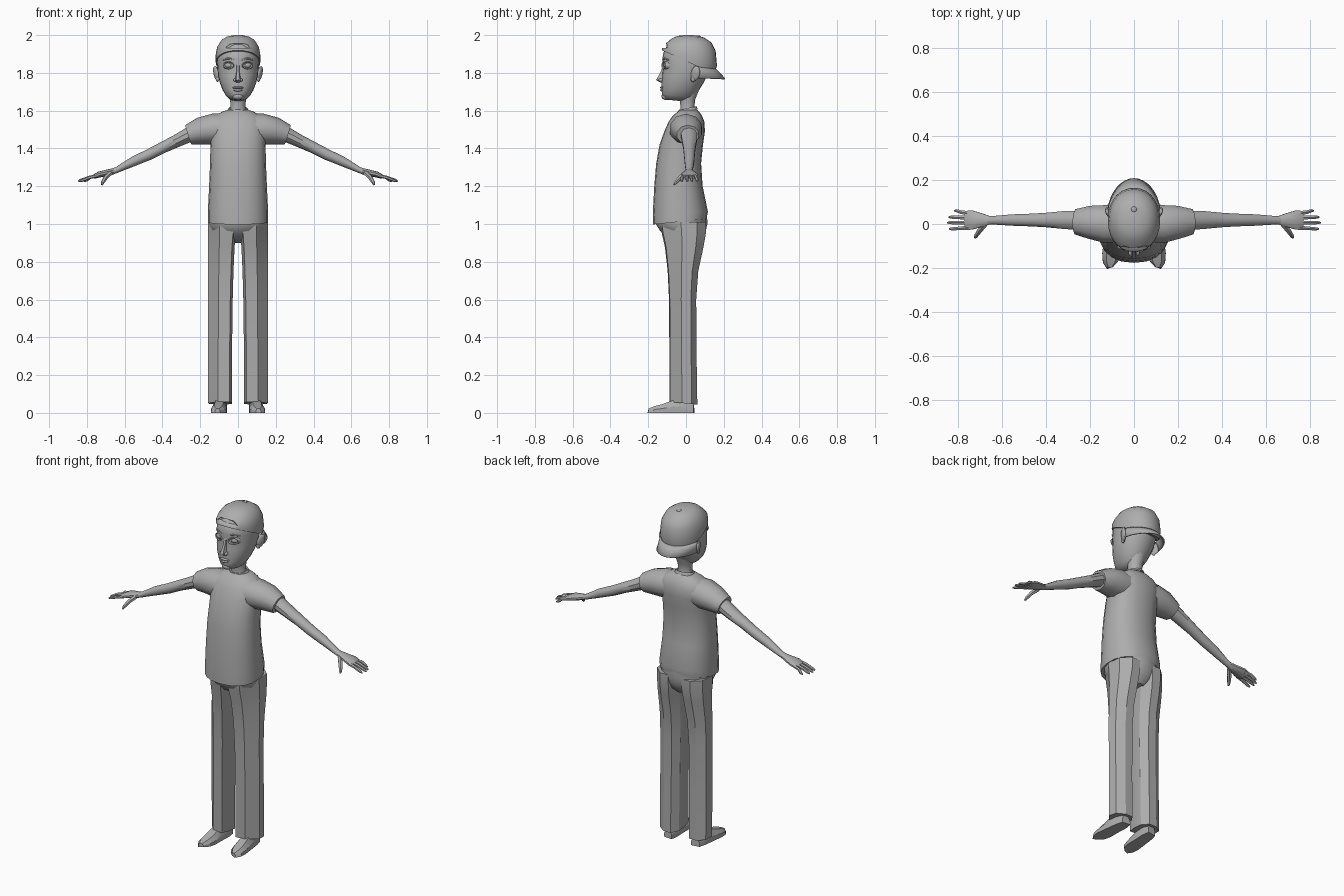
import bpy, bmesh, math
from mathutils import Vector, Matrix

GREY = bpy.data.materials.new("plain grey")
GREY.diffuse_color = (0.42, 0.42, 0.42, 1)


def finish(name, bm, mirror=False, angle=35):
    bmesh.ops.recalc_face_normals(bm, faces=bm.faces)
    me = bpy.data.meshes.new(name)
    bm.to_mesh(me)
    bm.free()
    me.materials.append(GREY)
    ob = bpy.data.objects.new(name, me)
    bpy.context.collection.objects.link(ob)
    bpy.ops.object.select_all(action='DESELECT')
    ob.select_set(True)
    bpy.context.view_layer.objects.active = ob
    bpy.ops.object.shade_smooth_by_angle(angle=math.radians(angle))
    if mirror:
        ob.modifiers.new("mirror", 'MIRROR').use_mirror_merge = False
    return ob


def loft(name, rings, mirror=False, angle=35, caps=True, closed=True):
    """Skin a list of equally long point rings."""
    bm = bmesh.new()
    rows = [[bm.verts.new(p) for p in r] for r in rings]
    n = len(rows[0])
    for a, b in zip(rows, rows[1:]):
        for i in range(n if closed else n - 1):
            j = (i + 1) % n
            bm.faces.new((a[i], a[j], b[j], b[i]))
    if caps:
        bm.faces.new(rows[0])
        bm.faces.new(rows[-1])
    return finish(name, bm, mirror, angle)


def ring(z, rx, yf, yb, tilt=0, n=20, p=2.0):
    """Horizontal superellipse from front yf to back yb, tilted along y."""
    pts = []
    for i in range(n):
        a = 2 * math.pi * i / n
        c, s = math.cos(a), math.sin(a)
        x = math.copysign(abs(c) ** (2 / p), c) * rx
        y = (yf + yb) / 2 + math.copysign(abs(s) ** (2 / p), s) * (yb - yf) / 2
        pts.append((x, y, z + tilt * y))
    return pts


def tube(name, path, n=8, mirror=True, angle=40):
    """Limb through (x, y, z, half width, half height) stations."""
    rings = []
    pos = [Vector(q[:3]) for q in path]
    for k, q in enumerate(path):
        d = (pos[min(k + 1, len(path) - 1)] - pos[max(k - 1, 0)]).normalized()
        ref = Vector((0, 0, 1)) if abs(d.z) < 0.9 else Vector((0, -1, 0))
        side = ref.cross(d).normalized()
        up = d.cross(side)
        rings.append([pos[k] + side * q[3] * math.cos(2 * math.pi * (i + .5) / n)
                      + up * q[4] * math.sin(2 * math.pi * (i + .5) / n) for i in range(n)])
    return loft(name, rings, mirror, angle)


def ball(name, c, r, rot=(0, 0, 0), mirror=False, seg=14):
    bm = bmesh.new()
    m = Matrix.Translation(c)
    for ang, ax in zip(rot, 'XYZ'):
        m = m @ Matrix.Rotation(math.radians(ang), 4, ax)
    bmesh.ops.create_uvsphere(bm, u_segments=seg, v_segments=seg // 2 + 1, radius=1,
                              matrix=m @ Matrix.Diagonal((*r, 1)))
    return finish(name, bm, mirror, 60)


# shirt body with slanted hem
loft("shirt", [ring(*r, p=2.3) for r in (
    (1.015, .16, -.175, .108, .1), (1.06, .16, -.176, .116, .05),
    (1.2, .153, -.168, .088), (1.32, .148, -.158, .08), (1.42, .146, -.14, .09),
    (1.49, .15, -.115, .1), (1.54, .15, -.093, .098), (1.573, .12, -.07, .085),
    (1.594, .085, -.045, .07), (1.606, .05, -.03, .055))])

# sleeves
tube("sleeve", [(.05, 0, 1.505, .085, .08), (.13, 0, 1.502, .09, .082),
                (.20, .008, 1.492, .078, .072), (.263, .01, 1.472, .06, .054)], n=10)

# collar band
loft("collar", [ring(*r, n=16) for r in (
    (1.592, .062, -.05, .062, .25), (1.612, .05, -.038, .056, .2),
    (1.609, .042, -.03, .048, .2))], caps=False)

# arms
tube("arm", [(.23, .015, 1.487, .046, .042), (.32, .018, 1.442, .042, .034),
             (.40, .018, 1.404, .034, .03), (.47, .018, 1.368, .03, .029),
             (.55, .018, 1.333, .027, .026), (.64, .017, 1.287, .02, .016),
             (.68, .017, 1.272, .022, .016)], n=10)

# hands: palm, four fingers, thumb
tube("palm", [(.655, .017, 1.281, .02, .015), (.69, .018, 1.272, .032, .017),
              (.735, .018, 1.262, .046, .016), (.765, .018, 1.25, .043, .011)], n=10)
for i, (y0, y1, x1) in enumerate(((-.017, -.022, .838), (.006, .006, .846),
                                  (.028, .031, .84), (.048, .06, .815))):
    tube(f"finger_{i + 1}", [(.745, y0, 1.256, .011, .009), (.785, (y0 + y1) / 2, 1.247, .0095, .009),
                             (x1 - .012, y1, 1.231, .008, .008), (x1, y1, 1.226, .004, .004)], n=6)
tube("thumb", [(.675, .0, 1.27, .014, .013), (.70, -.03, 1.247, .013, .012),
               (.715, -.052, 1.222, .010, .010), (.721, -.063, 1.208, .005, .005)], n=6)

# trouser seat
loft("trouser_seat", [ring(*r, n=16) for r in (
    (.9, .05, -.05, .06), (.93, .11, -.105, .09), (.965, .145, -.138, .105),
    (1.0, .156, -.16, .113), (1.05, .153, -.16, .112))])

# trouser legs with a flat-sided section (x across, y front to back, both 0..1)
SECTION = ((.1, 0), (.58, .03), (1, .45), (.95, .8), (.6, 1), (.22, 1), (0, .72), (0, .33))
loft("trouser_leg", [[(xi + (.158 - xi) * u, yf + (yb - yf) * v, z - .1 * (yf + (yb - yf) * v) * (z < .1))
                      for u, v in SECTION] for z, xi, yf, yb in (
    (.05, .033, -.088, .06), (.3, .032, -.088, .056), (.6, .028, -.09, .054),
    (.75, .024, -.097, .065), (.88, .018, -.112, .093), (.95, .012, -.128, .105),
    (1.01, .012, -.135, .105))], mirror=True, angle=25)

# shoes: soles turned slightly outward, low toe
loft("shoe", [[(cx - w, y + .006, 0), (cx + w, y - .006 * (y < -.1), 0), (cx + w, y, h * .5),
               (cx + w * .55, y, h), (cx - w * .55, y, h), (cx - w, y + .004, h * .5)]
              for y, cx, w, h in ((.04, .09, .026, .05), (0, .092, .035, .075),
                                  (-.07, .098, .038, .066), (-.13, .102, .042, .045),
                                  (-.17, .105, .036, .035), (-.198, .108, .014, .022))],
     mirror=True, angle=25)

# neck and head
loft("neck", [ring(*r, n=14) for r in (
    (1.57, .055, -.035, .06), (1.62, .039, -.03, .045), (1.66, .042, -.035, .05),
    (1.72, .055, -.05, .075))])
loft("head", [ring(*r, n=24, p=2.1) for r in (
    (1.648, .022, -.095, -.03, -.1), (1.655, .045, -.118, .01, -.1), (1.675, .064, -.128, .04, -.1),
    (1.71, .082, -.128, .07), (1.75, .097, -.129, .095), (1.79, .106, -.126, .115),
    (1.83, .109, -.121, .13), (1.87, .111, -.126, .14), (1.91, .108, -.119, .142),
    (1.95, .09, -.09, .12), (1.98, .055, -.05, .08))], angle=60)

# face: nose, eyes with lids, brows, lips
loft("nose", [[(-w, -.105, z), (-w * .5, y + .004, z), (w * .5, y + .004, z), (w, -.105, z)]
              for z, w, y in ((1.85, .012, -.125), (1.81, .012, -.136), (1.775, .017, -.155),
                              (1.762, .022, -.163), (1.75, .016, -.142))], angle=60)
ball("nostril", (.014, -.132, 1.762), (.011, .014, .009), mirror=True, seg=10)
ball("eye", (.05, -.1, 1.84), (.023, .017, .015), (0, 0, 22), True)
lid = [[(.05 + r * math.cos(a) * .93 , y + r * math.cos(a) * .42, 1.84 + r * .68 * math.sin(a))
        for a in (2 * math.pi * i / 16 for i in range(16))]
       for r, y in ((.033, -.102), (.028, -.119), (.021, -.114))]
loft("eyelid", lid, True, 60, caps=False)
tube("brow", [(.02, -.121, 1.869, .003, .004), (.05, -.115, 1.877, .004, .005),
              (.08, -.09, 1.868, .002, .003)], n=6)
ball("upper_lip", (0, -.124, 1.722), (.03, .014, .007))
ball("lower_lip", (0, -.122, 1.709), (.024, .015, .008))
ball("chin", (0, -.104, 1.676), (.03, .026, .02))

# ears
ball("ear", (.116, .05, 1.797), (.011, .025, .041), (-12, 12, -20), True)
ball("ear_lobe", (.108, .038, 1.768), (.009, .014, .016), (0, 0, -15), True, 10)

# backward cap: crown, front opening, brim, button
cap = loft("cap_crown", [ring(*r, n=28, p=2.1) for r in (
    (1.862, .112, -.12, .143, -.45), (1.862, .118, -.127, .152, -.45),
    (1.897, .119, -.125, .164, -.35), (1.94, .111, -.107, .157, -.15),
    (1.974, .09, -.076, .135, -.1), (1.993, .06, -.045, .095, -.06),
    (2.0, .02, -.01, .04))], angle=40)
arch = [(.062 * math.cos(a), 1.932 + .024 * math.sin(a)) for a in (math.pi * i / 12 for i in range(13))]
cutter = loft("opening_cutter", [[(x, y, z) for x, z in arch] for y in (-.2, -.088)])
cutter.hide_render = True
cutter.hide_set(True)
cut = cap.modifiers.new("opening", 'BOOLEAN')
cut.operation, cut.object, cut.solver = 'DIFFERENCE', cutter, 'EXACT'

angs = [math.radians(-78 + 156 * i / 16) for i in range(17)]
brim = loft("cap_brim", [[(rx * math.sin(a), .02 + ry * math.cos(a), z + dz * (1 - math.cos(a)))
                          for a in angs] for rx, ry, z, dz in (
    (.115, .135, 1.82, .015), (.12, .152, 1.805, .01), (.122, .185, 1.768, .005))],
    caps=False, closed=False)
thick = brim.modifiers.new("thickness", 'SOLIDIFY')
thick.thickness = .007
thick.offset = 0
ball("cap_button", (0, .065, 1.992), (.014, .014, .007), seg=10)
